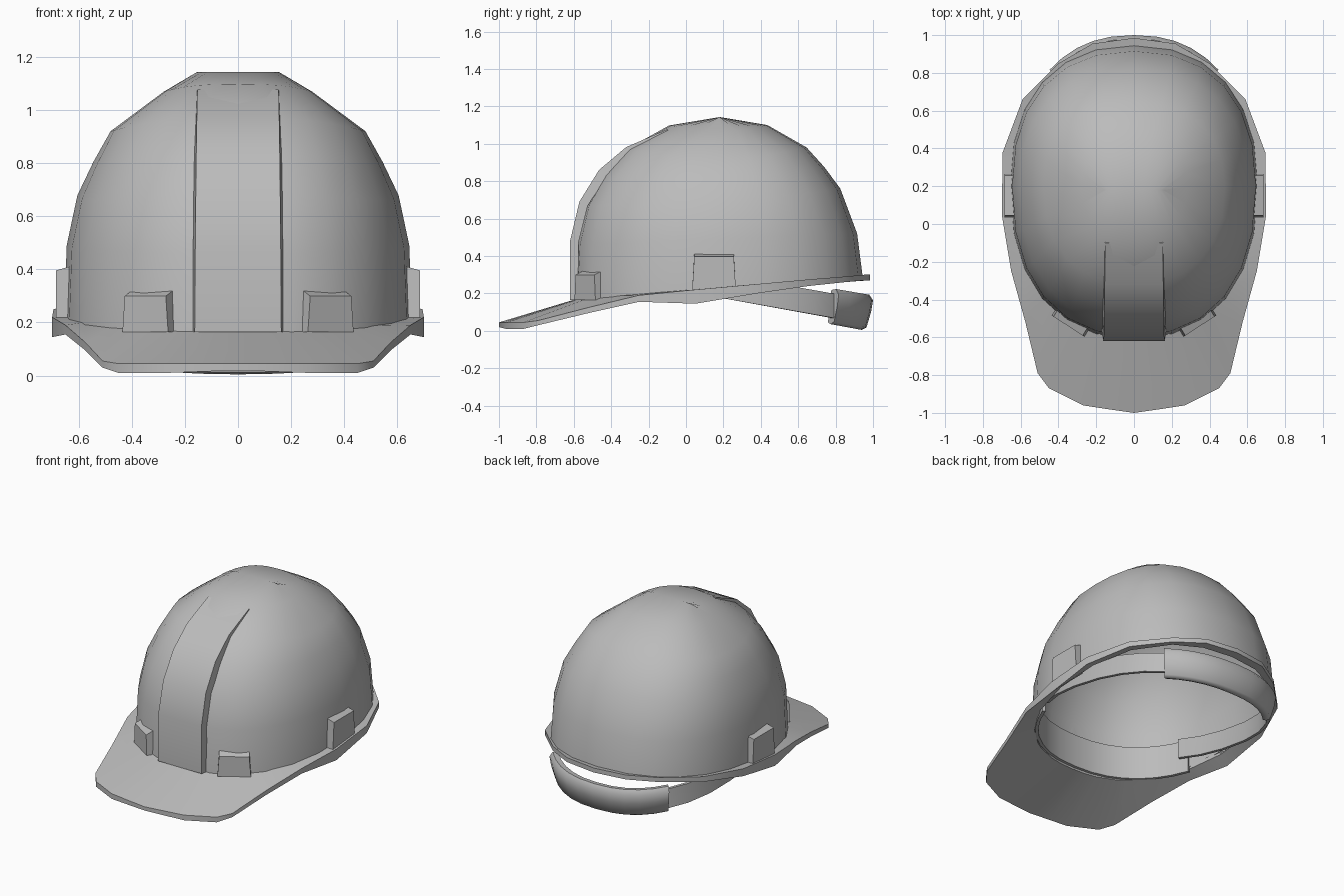
import bpy, bmesh, math
from mathutils import Matrix, Vector

cube = bpy.data.objects.get("Cube")
if cube:
    bpy.data.objects.remove(cube, do_unlink=True)

grey = bpy.data.materials.new("shell_grey")
grey.use_nodes = True
grey.diffuse_color = (0.5, 0.5, 0.5, 1)
grey.node_tree.nodes["Principled BSDF"].inputs["Base Color"].default_value = (0.5, 0.5, 0.5, 1)

CENTRE_Y = 0.2
POWER = 2.3


def finish(name, bm, smooth=30):
    bmesh.ops.remove_doubles(bm, verts=bm.verts, dist=0.0005)
    bmesh.ops.recalc_face_normals(bm, faces=bm.faces)
    mesh = bpy.data.meshes.new(name)
    bm.to_mesh(mesh)
    bm.free()
    obj = bpy.data.objects.new(name, mesh)
    bpy.context.collection.objects.link(obj)
    mesh.materials.append(grey)
    bpy.ops.object.select_all(action="DESELECT")
    obj.select_set(True)
    bpy.context.view_layer.objects.active = obj
    bpy.ops.object.shade_smooth_by_angle(angle=math.radians(smooth))


def loft(name, rows, wrap=False, cap=False, smooth=30):
    """Skin a list of closed loops."""
    bm = bmesh.new()
    grid = [[bm.verts.new(p) for p in row] for row in rows]
    n = len(rows[0])
    for i in range(len(rows) if wrap else len(rows) - 1):
        a, b = grid[i], grid[(i + 1) % len(rows)]
        for j in range(n):
            k = (j + 1) % n
            bm.faces.new((a[j], a[k], b[k], b[j]))
    if cap:
        bm.faces.new(grid[0])
        bm.faces.new(grid[-1])
    finish(name, bm, smooth)


def oval(t, width, front, back):
    """Point on a rounded oval; t = 0 is the front, pi the back."""
    mid = min(max(CENTRE_Y, front), back)
    s, c = math.sin(t), -math.cos(t)
    x = math.copysign(abs(s) ** (2 / POWER), s) * width
    y = math.copysign(abs(c) ** (2 / POWER), c)
    return x, mid + y * (mid - front if c < 0 else back - mid)


# Domed shell: half width, front y, back y, front z, back z, drop at the sides
levels = [
    (0.655, -0.605, 0.945, 0.16, 0.285, 0),
    (0.645, -0.59, 0.915, 0.46, 0.52, 0),
    (0.605, -0.54, 0.825, 0.67, 0.76, 0.04),
    (0.545, -0.445, 0.74, 0.83, 0.875, 0.05),
    (0.48, -0.32, 0.645, 0.97, 0.98, 0.055),
    (0.28, -0.09, 0.435, 1.098, 1.10, 0.03),
    (0.155, 0.18, 0.18, 1.143, 1.143, 0),
]


def dome_ring(level, wall):
    w, front, back, zf, zb, drop = level
    slim = wall if back > front else 0
    ring = []
    for i in range(24):
        x, y = oval(math.tau * i / 24, w - slim, front + slim, back - slim)
        f = (y - front) / max(back - front, 0.001)
        lift = wall * (zf - levels[0][3])
        ring.append((x, y, zf + (zb - zf) * f - drop * abs(x / w) ** 3 - lift))
    return ring


inner = [dome_ring(level, 0.015) for level in reversed(levels)]
outer = [dome_ring(level, 0) for level in levels]
# lining and outer skin, joined along the bottom rim
loft("shell", inner + outer, smooth=40)

# Brim: outer edge x, y, top z, bottom z, front to back
edge = [
    (0, -1, 0.045, 0.02), (0.14, -0.98, 0.045, 0.015),
    (0.27, -0.96, 0.045, 0.01), (0.45, -0.87, 0.045, 0.01),
    (0.51, -0.79, 0.055, 0.03), (0.575, -0.52, 0.125, 0.095),
    (0.65, -0.25, 0.19, 0.155), (0.70, 0.05, 0.22, 0.145),
    (0.695, 0.38, 0.25, 0.2), (0.59, 0.66, 0.275, 0.24),
    (0.40, 0.85, 0.29, 0.26), (0.22, 0.955, 0.30, 0.27), (0, 0.985, 0.30, 0.27),
]
edge += [(-x, y, a, b) for x, y, a, b in edge[-2:0:-1]]
rows = []
for x, y, top, bottom in edge:
    dx, dy = x, y - CENTRE_Y
    half = 0.8 if dy < 0 else 0.745
    r = (abs(dx / 0.655) ** POWER + abs(dy / half) ** POWER) ** (-1 / POWER) * 0.98
    ix, iy = dx * r, CENTRE_Y + dy * r
    iz = 0.17 + (iy + 0.59) * 0.08
    rows.append([(x, y, top), (x, y, bottom), (ix, iy, iz - 0.025), (ix, iy, iz)])
loft("brim", rows, wrap=True)

# Raised ridge on the forehead, fading into the crown
ridge = [(-0.62, 0.165), (-0.62, 0.48), (-0.57, 0.69),
         (-0.465, 0.86), (-0.32, 0.982), (-0.1, 1.077)]
rows = []
for i, (y, z) in enumerate(ridge):
    w, iy, iz = 0.163 - 0.002 * i, y + 0.045, z - 0.01 * i
    rows.append([(-w, y, z), (w, y, z), (w + 0.008, iy, iz), (-w - 0.008, iy, iz)])
loft("front_ridge", rows, cap=True)


def clip(name, size, location, turn, lean):
    """Accessory block, narrowed towards the top."""
    bm = bmesh.new()
    bmesh.ops.create_cube(bm, size=1)
    for v in bm.verts:
        if v.co.z > 0:
            v.co.x *= 0.9
            if v.co.y < 0:
                v.co.z -= lean
    place = Matrix.Translation(location) @ Matrix.Rotation(turn, 4, "Z")
    bm.transform(place @ Matrix.Diagonal(Vector(size).to_4d()))
    finish(name, bm)


for side, word in ((1, "left"), (-1, "right")):
    clip(word + "_front_clip", (0.205, 0.06, 0.16),
         (side * 0.333, -0.515, 0.245), side * math.radians(33), 0.16)
    clip(word + "_side_clip", (0.235, 0.05, 0.205),
         (side * 0.66, 0.15, 0.308), side * math.radians(90), 0.07)


def band(name, start, end, steps, section, grow, height, slope, smooth=30):
    """Sweep a section (outward offset, height) around the head."""
    rows = []
    for i in range(steps + 1):
        t = start + (end - start) * i / steps
        x, y = oval(t, 0.59 + grow, -0.53 - grow, 0.955)
        out = Vector((x, (y - CENTRE_Y) * 0.7, 0)).normalized()
        z = height - slope * (y - 0.22)
        rows.append([(x + out.x * o, y + out.y * o, z + h) for o, h in section])
    loft(name, rows, cap=True, smooth=smooth)


# Inner headband, rear strap and its padded nape piece
flat = [(-0.01, -1), (0.01, -1), (0.01, 1), (-0.01, 1)]
band("headband", -1.13, 1.13, 14, [(o, h * 0.11) for o, h in flat], 0.04, 0.265, 0)
band("rear_strap", 1.05, math.tau - 1.05, 18, [(o, h * 0.065) for o, h in flat],
     0.005, 0.235, 0.18)
pad = [(-0.035, -0.09), (-0.015, -0.098), (0.01, -0.085), (0.035, 0.0),
       (0.045, 0.06), (0.025, 0.09), (-0.01, 0.085), (-0.03, 0)]
band("nape_pad", math.pi - 0.73, math.pi + 0.73, 10, pad, 0, 0.235, 0.18, smooth=50)
